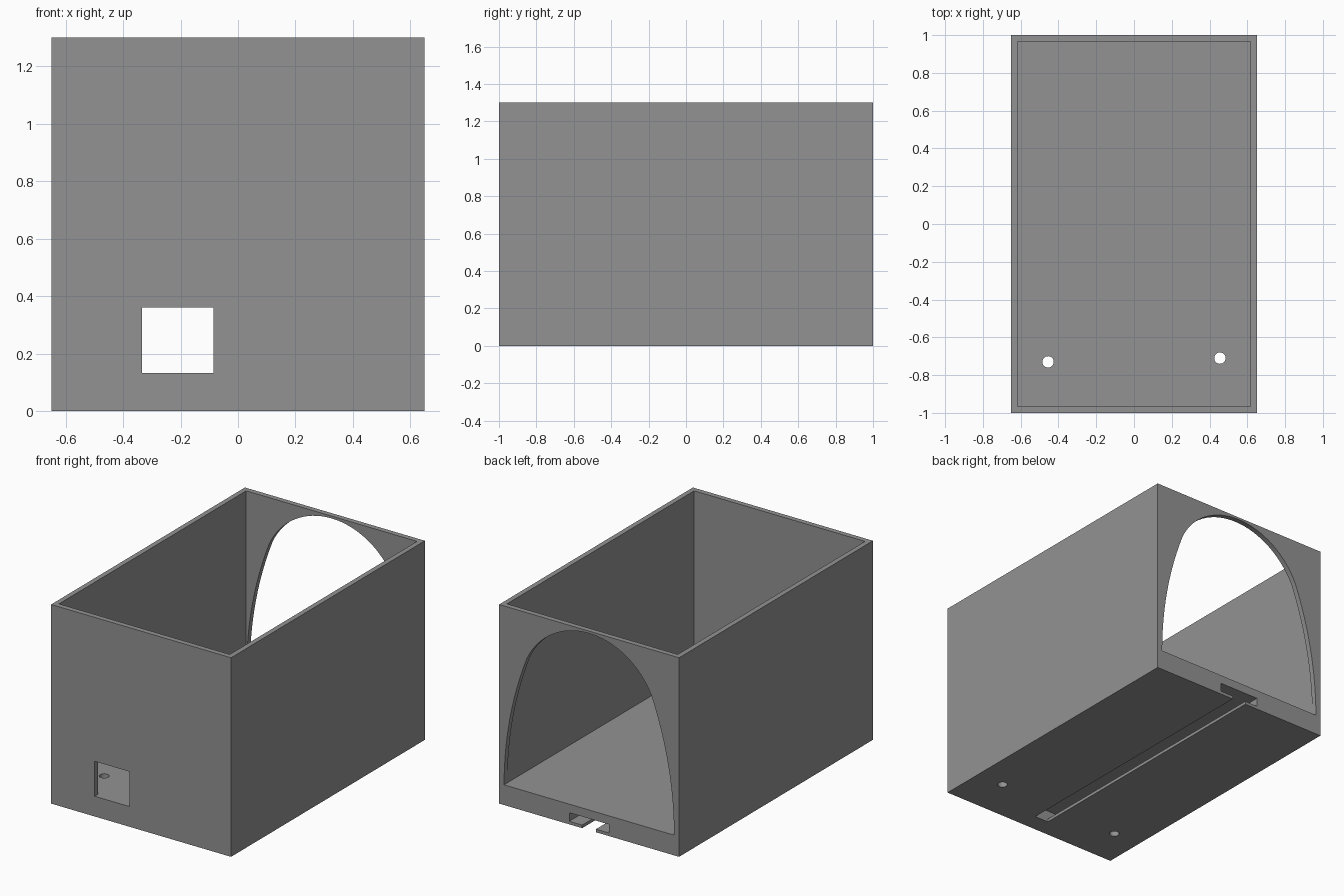
import bpy, bmesh, math

if "Cube" in bpy.data.objects:
    bpy.data.objects.remove(bpy.data.objects["Cube"])

grey = bpy.data.materials.new("mid grey")
grey.diffuse_color = (0.29, 0.29, 0.29, 1)
grey.use_nodes = True
grey.node_tree.nodes["Principled BSDF"].inputs["Base Color"].default_value = grey.diffuse_color


def prism(name, outline, axis, lo, hi):
    """Extrude a closed 2D outline along y (outline is x, z) or z (outline is x, y)."""
    bm = bmesh.new()

    def ring(t):
        return [bm.verts.new((a, t, b) if axis == 'y' else (a, b, t)) for a, b in outline]

    low, high = ring(lo), ring(hi)
    bm.faces.new(low)
    bm.faces.new(high)
    n = len(outline)
    for i in range(n):
        j = (i + 1) % n
        bm.faces.new((low[i], low[j], high[j], high[i]))
    bmesh.ops.recalc_face_normals(bm, faces=bm.faces)
    mesh = bpy.data.meshes.new(name)
    bm.to_mesh(mesh)
    bm.free()
    mesh.materials.append(grey)
    obj = bpy.data.objects.new(name, mesh)
    bpy.context.collection.objects.link(obj)
    return obj


def rect(x0, x1, y0, y1):
    return [(x0, y0), (x1, y0), (x1, y1), (x0, y1)]


def circle(cx, cy, r, n=32):
    return [(cx + r * math.cos(2 * math.pi * i / n), cy + r * math.sin(2 * math.pi * i / n))
            for i in range(n)]


def arch():
    """Three-centred arch: long side arcs rising into a tighter crown."""
    half, base, top = 0.614, 0.132, 1.285
    sx, sz = 0.45, 1.0                      # shoulder where the arcs meet
    dx, dz = half - sx, sz - base
    big = (dx * dx + dz * dz) / (2 * dx)    # side radius, vertical at the base
    drop = top - sz
    small = (sx * sx + drop * drop) / (2 * drop)
    end = math.asin(dz / big)
    right = [(half - big + big * math.cos(end * i / 12), base + big * math.sin(end * i / 12))
             for i in range(13)]
    sweep = math.asin(sx / small)
    crown = [(small * math.sin(sweep * (1 - i / 16)),
              top - small + small * math.cos(sweep * (1 - i / 16))) for i in range(1, 17)]
    half_curve = right + crown
    return half_curve + [(-x, z) for x, z in reversed(half_curve[:-1])]


# Outer block of the open box
box = prism("box_body", rect(-0.65, 0.65, -1, 1), 'z', 0, 1.3)

# T-shaped channel under the floor, open at the back
channel = [(-0.05, -0.1), (0.05, -0.1), (0.05, 0.02), (0.143, 0.02),
           (0.143, 0.076), (-0.143, 0.076), (-0.143, 0.02), (-0.05, 0.02)]

cutters = [
    prism("cavity_cutter", rect(-0.617, 0.617, -0.966, 0.966), 'z', 0.13, 1.5),
    prism("arch_cutter", arch(), 'y', 0.9, 1.1),
    prism("window_cutter", rect(-0.335, -0.085, 0.132, 0.36), 'y', -1.1, -0.9),
    prism("channel_cutter", channel, 'y', -0.88, 1.1),
    prism("left_hole_cutter", circle(-0.455, -0.73, 0.03), 'z', -0.1, 0.3),
    prism("right_hole_cutter", circle(0.455, -0.71, 0.03), 'z', -0.1, 0.3),
]

# Cut the cavity, openings and holes, then drop the cutters
bpy.context.view_layer.objects.active = box
box.select_set(True)
for cutter in cutters:
    cutter.hide_render = True
    mod = box.modifiers.new(cutter.name, 'BOOLEAN')
    mod.operation = 'DIFFERENCE'
    mod.solver = 'EXACT'
    mod.object = cutter
    bpy.ops.object.modifier_apply(modifier=mod.name)
    bpy.data.objects.remove(cutter, do_unlink=True)

bpy.ops.object.shade_smooth_by_angle(angle=math.radians(30))
